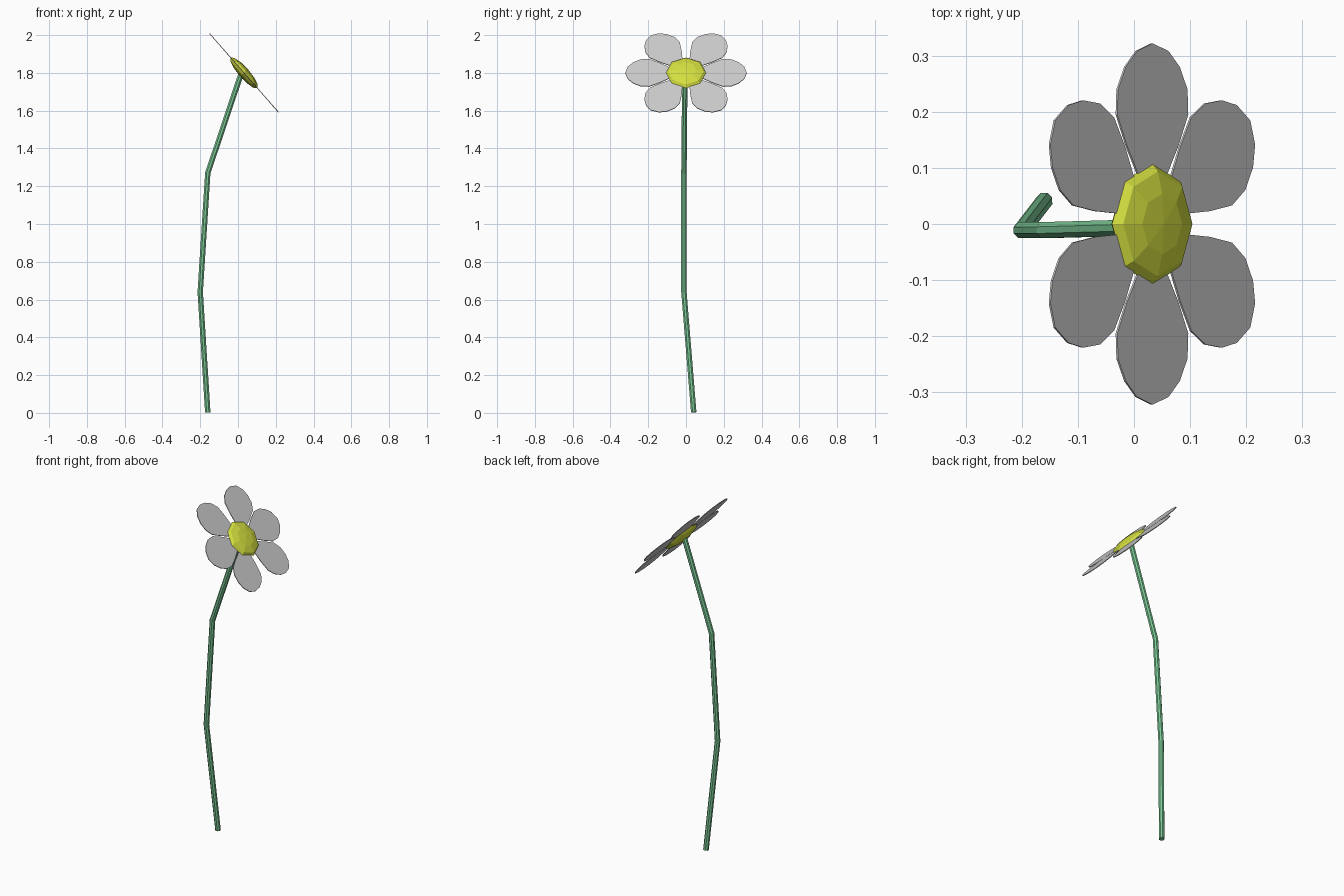
import bpy, bmesh
from math import radians
from mathutils import Matrix, Vector

if "Cube" in bpy.data.objects:
    bpy.data.objects.remove(bpy.data.objects["Cube"])

# head frame: local z is the facing direction, tilted towards +x
HEAD = Matrix.Translation((0.032, 0, 1.8)) @ Matrix.Rotation(radians(48.8), 4, 'Y')


def material(name, rgb):
    m = bpy.data.materials.new(name)
    m.diffuse_color = (*rgb, 1)
    m.use_nodes = True
    m.node_tree.nodes["Principled BSDF"].inputs["Base Color"].default_value = m.diffuse_color
    return m


def add_mesh(name, bm, mat=None):
    bmesh.ops.recalc_face_normals(bm, faces=bm.faces)
    me = bpy.data.meshes.new(name)
    bm.to_mesh(me)
    bm.free()
    ob = bpy.data.objects.new(name, me)
    bpy.context.collection.objects.link(ob)
    if mat:
        me.materials.append(mat)
    return ob


# stem: eight-sided tube with three straight runs
path = [(-0.16, 0.041, 0.003), (-0.2, -0.011, 0.64), (-0.16, -0.011, 1.27), (0.018, -0.006, 1.8)]
R = 0.0155
points = [Vector(p) for p in path]
bm = bmesh.new()
rings = []
for i, p in enumerate(points):
    d = (points[min(i + 1, 3)] - points[max(i - 1, 0)]).normalized()
    side = Vector((0, 1, 0)).cross(d).normalized()
    other = d.cross(side)
    ring = []
    for k in range(8):
        v = Matrix.Rotation(radians(45 * k + 22.5), 3, 'Z') @ Vector((R, 0, 0))
        ring.append(bm.verts.new(p + side * v.x + other * v.y))
    rings.append(ring)
for a, b in zip(rings, rings[1:]):
    for k in range(8):
        bm.faces.new((a[k], a[(k + 1) % 8], b[(k + 1) % 8], b[k]))
bm.faces.new(rings[0])
bm.faces.new(rings[-1])
add_mesh("stem", bm, material("stem_green", (0.2, 0.58, 0.3)))

# flower centre: flattened low-poly ball
bm = bmesh.new()
bmesh.ops.create_uvsphere(bm, u_segments=8, v_segments=6, radius=1)
bm.transform(HEAD @ Matrix.Diagonal((0.108, 0.108, 0.028, 1)))
add_mesh("flower_centre", bm, material("pollen_yellow", (0.66, 0.74, 0.05)))

# petals: thin teardrop blades (distance from centre, half width)
half = [(0.06, 0.022), (0.1, 0.046), (0.14, 0.07), (0.195, 0.096), (0.24, 0.094),
        (0.28, 0.073), (0.308, 0.043)]
outline = half + [(0.322, 0)] + [(r, -w) for r, w in reversed(half)]
for i, angle in enumerate((90, 35, -35, -90, -145, 145)):
    bm = bmesh.new()
    face = bm.faces.new([bm.verts.new((r, w, -0.002)) for r, w in outline])
    ext = bmesh.ops.extrude_face_region(bm, geom=[face], use_keep_orig=True)
    top = [g for g in ext["geom"] if isinstance(g, bmesh.types.BMVert)]
    bmesh.ops.translate(bm, verts=top, vec=(0, 0, 0.004))
    bm.transform(HEAD @ Matrix.Rotation(radians(angle), 4, 'Z'))
    add_mesh(f"petal_{i + 1}", bm)
